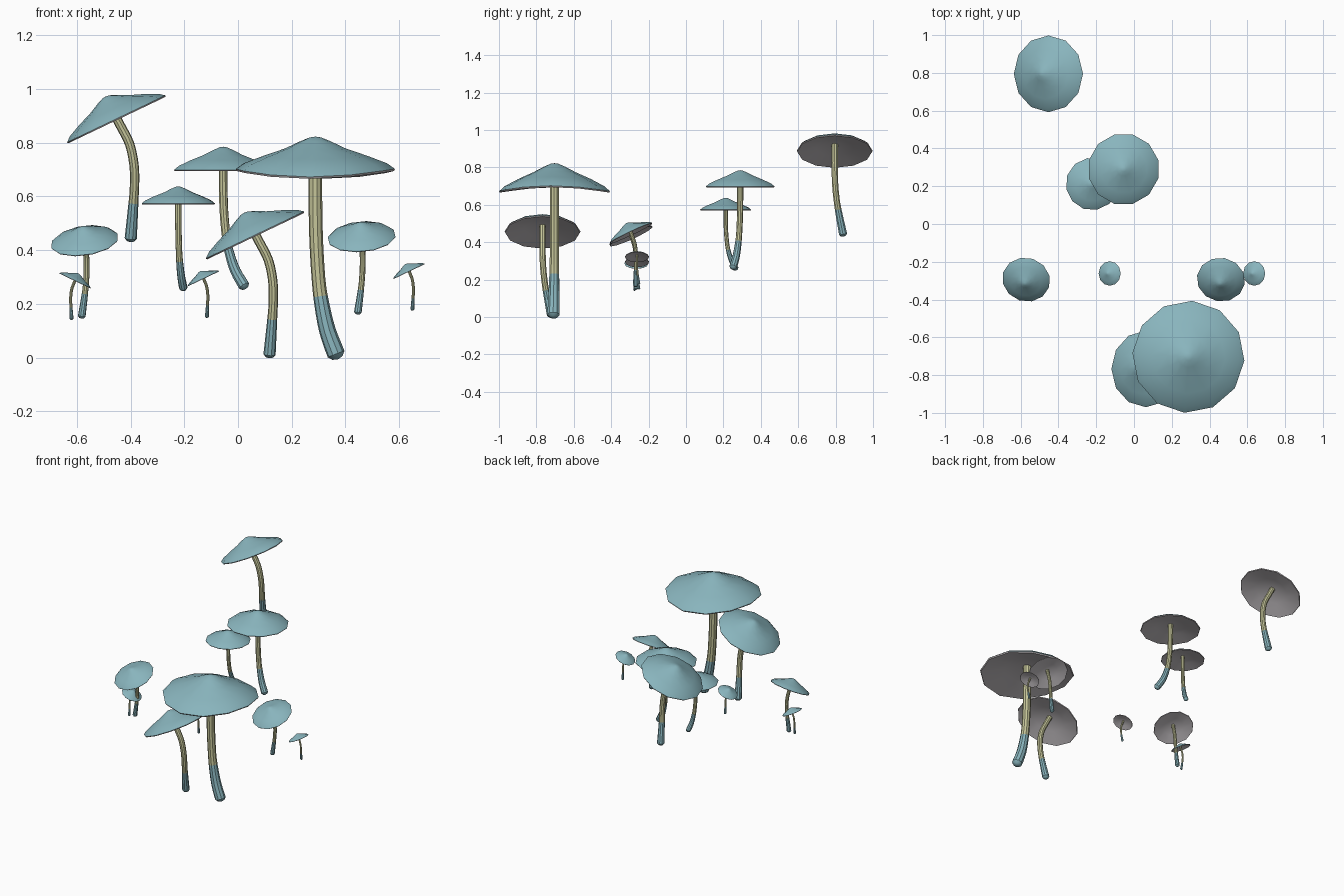
import bpy, bmesh, math
from mathutils import Vector, Matrix

cube = bpy.data.objects.get("Cube")
if cube:
    bpy.data.objects.remove(cube, do_unlink=True)


def material(name, rgb):
    m = bpy.data.materials.new(name)
    m.use_nodes = True
    m.diffuse_color = (*rgb, 1)
    bsdf = next(n for n in m.node_tree.nodes if n.type == 'BSDF_PRINCIPLED')
    bsdf.inputs["Base Color"].default_value = (*rgb, 1)
    return m


TEAL = material("teal", (0.25, 0.46, 0.51))
CREAM = material("cream", (0.56, 0.56, 0.32))
GILL = material("gill grey", (0.57, 0.54, 0.56))

# Everything is sized relative to the cap radius, origin at the rim centre
CAP_TOP = [(0.07, 0.435), (0.19, 0.385), (0.38, 0.29), (0.66, 0.18), (0.9, 0.07), (1, -0.01)]
CAP_UNDER = [(0.985, -0.035), (0.5, 0.08)]
# Upright stem and hooked stem, from the cap down to the foot
UPRIGHT = [(0, 0, 0.17), (0, 0, -0.35), (0.01, 0, -0.85), (0.04, 0, -1.35),
           (0.08, 0, -1.65), (0.15, 0, -1.98), (0.26, 0, -2.28)]
HOOKED = [(-0.08, 0, 0.17), (0.09, 0, -0.15), (0.25, 0, -0.47), (0.33, 0.01, -0.85),
          (0.34, 0.04, -1.2), (0.32, 0.09, -1.55), (0.27, 0.22, -2.2)]


def bridge(bm, a, b, mat):
    n = len(a)
    for i in range(n):
        bm.faces.new((a[i], a[(i + 1) % n], b[(i + 1) % n], b[i])).material_index = mat


def fan(bm, ring, tip, mat):
    v = bm.verts.new(tip)
    for i in range(len(ring)):
        bm.faces.new((ring[i], ring[(i + 1) % len(ring)], v)).material_index = mat


def finish(bm, name, mats, matrix):
    bmesh.ops.recalc_face_normals(bm, faces=bm.faces)
    me = bpy.data.meshes.new(name)
    bm.to_mesh(me)
    bm.free()
    for m in mats:
        me.materials.append(m)
    ob = bpy.data.objects.new(name, me)
    bpy.context.collection.objects.link(ob)
    ob.matrix_world = matrix
    bpy.ops.object.select_all(action='DESELECT')
    ob.select_set(True)
    bpy.context.view_layer.objects.active = ob
    bpy.ops.object.shade_smooth_by_angle(angle=math.radians(35))


def make_cap(name, matrix, wave, spin, sides=12):
    bm = bmesh.new()
    rings = []
    for r, z in CAP_TOP + CAP_UNDER:
        ring = []
        for i in range(sides):
            a = math.tau * i / sides + spin
            ring.append(bm.verts.new((r * math.cos(a), r * math.sin(a),
                                      z + wave * r * r * math.cos(2 * a))))
        rings.append(ring)
    for k in range(len(rings) - 1):
        bridge(bm, rings[k], rings[k + 1], int(k >= len(CAP_TOP) - 1))
    fan(bm, rings[0], (0, 0, 0.445), 0)
    fan(bm, rings[-1], (0, 0, 0.18), 1)
    finish(bm, name, [TEAL, GILL], matrix)


def smooth_path(points, steps=3):
    # Catmull-Rom interpolation through the path points
    p = [points[0]] + points + [points[-1]]
    out = []
    for i in range(1, len(p) - 2):
        a, b, c, d = p[i - 1:i + 3]
        for s in range(steps):
            t = s / steps
            out.append(0.5 * (2 * b + (c - a) * t + (2 * a - 5 * b + 4 * c - d) * t ** 2
                              + (3 * b - a - 3 * c + d) * t ** 3))
    return out + [points[-1]]


def make_stem(name, matrix, path, lean, sides=10):
    pts = smooth_path([Vector((x * lean, y * lean, z)) for x, y, z in path])
    bm = bmesh.new()
    rings = []
    for i, p in enumerate(pts):
        axis = (pts[min(i + 1, len(pts) - 1)] - pts[max(i - 1, 0)]).normalized()
        side = axis.cross(Vector((0, 1, 0))).normalized()
        front = axis.cross(side)
        low = max(0, (-1.4 - p.z) / 0.8)
        r = 0.086 + 0.026 * min(low, 1)
        rings.append([bm.verts.new(p + r * (side * math.cos(a) + front * math.sin(a)))
                      for a in (math.tau * k / sides for k in range(sides))])
    for i in range(len(rings) - 1):
        foot = (pts[i].z + pts[i + 1].z) / 2 < -1.58
        bridge(bm, rings[i], rings[i + 1], int(foot))
    # Rounded foot
    tip = pts[-1] + axis * 0.05
    last = [bm.verts.new(tip + (v.co - pts[-1]) * 0.62) for v in rings[-1]]
    bridge(bm, rings[-1], last, 1)
    fan(bm, last, tip + axis * 0.02, 1)
    finish(bm, name, [CREAM, TEAL], matrix)


def mushroom(name, centre, radius, turn, hooked, lean=1.0, wave=0.0, spin=0.0):
    place = (Matrix.Translation(centre) @ Matrix.Rotation(math.radians(turn), 4, 'Z')
             @ Matrix.Scale(radius, 4))
    tilt = Matrix.Rotation(math.radians(-25.5 if hooked else 0), 4, 'Y')
    make_cap(name + "_cap", place @ tilt, wave, math.radians(spin))
    make_stem(name + "_stem", place, HOOKED if hooked else UPRIGHT, lean)


# Upright mushrooms
mushroom("large_front", (0.288, -0.703, 0.69), 0.297, -4, False, 1, 0.05)
mushroom("middle_back", (-0.055, 0.29, 0.70), 0.19, -26, False, 1.75, 0, 11)
mushroom("middle_small", (-0.222, 0.212, 0.575), 0.139, 71, False, 1.6)

# Hooked mushrooms with tilted caps
mushroom("front_hooked", (0.0625, -0.767, 0.458), 0.203, 0, True)
mushroom("back_hooked", (-0.454, 0.795, 0.89), 0.203, 0, True)
mushroom("left_hooked", (-0.571, -0.295, 0.435), 0.128, 72, True, 0.65)
mushroom("right_hooked", (0.46, -0.295, 0.45), 0.128, 80, True, 0.65)

# Tiny mushrooms
mushroom("tiny_left", (-0.606, -0.265, 0.287), 0.065, 180, True, 0.75)
mushroom("tiny_middle", (-0.129, -0.262, 0.295), 0.065, 0, True, 0.75)
mushroom("tiny_right", (0.636, -0.262, 0.322), 0.065, 0, True, 0.75)
